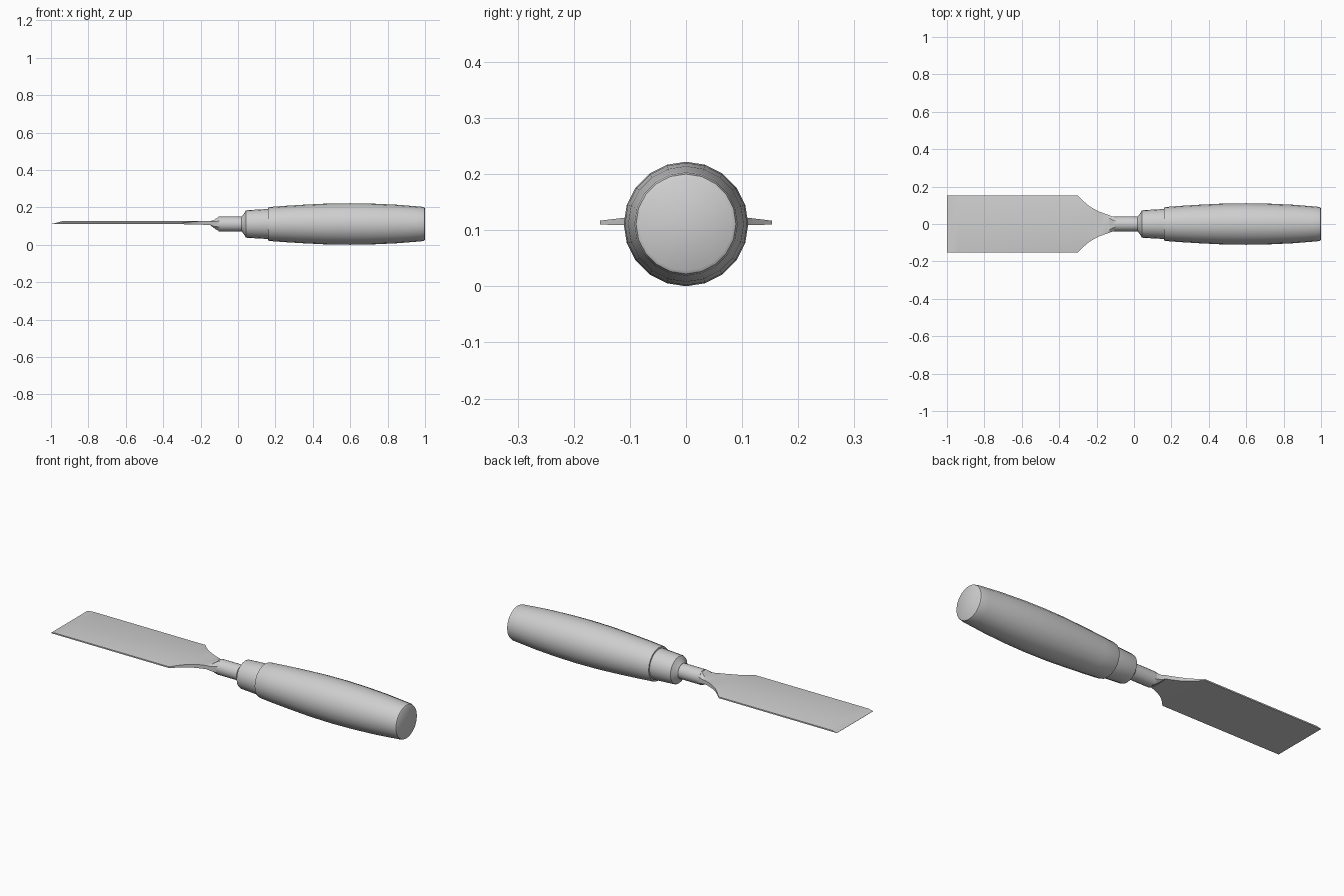
import bpy, bmesh, math

AXIS_Z = 0.111
SIDES = 20

if "Cube" in bpy.data.objects:
    bpy.data.objects.remove(bpy.data.objects["Cube"], do_unlink=True)

grey = bpy.data.materials.new("light_grey")
grey.use_nodes = True
colour = (0.62, 0.62, 0.62, 1)
grey.diffuse_color = colour
grey.node_tree.nodes["Principled BSDF"].inputs["Base Color"].default_value = colour


def loft(name, rings, angle):
    """Skin a list of equal-length point rings and cap both ends."""
    bm = bmesh.new()
    loops = [[bm.verts.new(p) for p in ring] for ring in rings]
    n = len(loops[0])
    for a, b in zip(loops, loops[1:]):
        for i in range(n):
            j = (i + 1) % n
            bm.faces.new((a[i], a[j], b[j], b[i]))
    bm.faces.new(loops[0])
    bm.faces.new(loops[-1])
    bmesh.ops.recalc_face_normals(bm, faces=bm.faces)
    mesh = bpy.data.meshes.new(name)
    bm.to_mesh(mesh)
    bm.free()
    mesh.materials.append(grey)
    obj = bpy.data.objects.new(name, mesh)
    bpy.context.collection.objects.link(obj)
    bpy.ops.object.select_all(action='DESELECT')
    obj.select_set(True)
    bpy.context.view_layer.objects.active = obj
    bpy.ops.object.shade_smooth_by_angle(angle=math.radians(angle))
    return obj


def lathe(name, profile):
    """Turn (x, radius) pairs around the tool's long axis."""
    turns = [math.tau * i / SIDES for i in range(SIDES)]
    rings = [[(x, r * math.sin(t), AXIS_Z + r * math.cos(t)) for t in turns]
             for x, r in profile]
    return loft(name, rings, 35)


def section(x, w, c, edge_lo, edge_hi, mid_lo, mid_hi):
    """Eight-point blade section: half width w, flat half width c."""
    return [(x, -w, edge_lo), (x, -w, edge_hi), (x, -c, mid_hi), (x, c, mid_hi),
            (x, w, edge_hi), (x, w, edge_lo), (x, c, mid_lo), (x, -c, mid_lo)]


# Turned wooden grip with a gentle barrel shape and rounded end
lathe("handle", [(0.16, 0.088), (0.17, 0.091), (0.25, 0.097), (0.35, 0.103),
                 (0.47, 0.109), (0.6, 0.111), (0.72, 0.109), (0.85, 0.103),
                 (0.95, 0.095), (0.985, 0.092), (0.996, 0.089), (1.0, 0.083)])

# Collar between grip and neck
lathe("ferrule", [(0.02, 0.041), (0.03, 0.052), (0.042, 0.072), (0.05, 0.074),
                  (0.155, 0.08), (0.165, 0.08)])

# Round steel neck
lathe("neck", [(-0.105, 0.04), (0.03, 0.04)])

# Blade: cutting bevel, straight body with bevelled sides, curved shoulders
W, BACK, EDGE, TOP = 0.153, 0.11, 0.117, 0.126
FLAT = 0.078
rings = [section(-1.0, W, FLAT, BACK, BACK + 0.001, BACK, BACK + 0.001),
         section(-0.972, W, FLAT, BACK, EDGE, BACK, EDGE),
         section(-0.94, W, FLAT, BACK, EDGE, BACK, TOP)]
shoulder = [(-0.3, W), (-0.27, 0.122), (-0.24, 0.096), (-0.21, 0.078),
            (-0.18, 0.064), (-0.15, 0.053)]
for x, w in shoulder:
    drop = 0.004 * (x + 0.3) / 0.15
    edge = min(EDGE + (W - w) * 0.12, TOP)
    c = min(FLAT, w * 0.8)
    rings.append(section(x, w, c, BACK - drop, edge, BACK - drop, TOP))
# Flare from the thin blade into the neck
for x, w, c, lo, hi in [(-0.13, 0.046, 0.03, 0.01, 0.025),
                        (-0.115, 0.041, 0.022, 0.014, 0.031),
                        (-0.1, 0.038, 0.016, 0.016, 0.038)]:
    if x < -0.12:
        lo, hi = 0.012, 0.02
    rings.append(section(x, w, c, AXIS_Z - lo, AXIS_Z + lo, AXIS_Z - hi, AXIS_Z + hi))
loft("blade", rings, 20)
